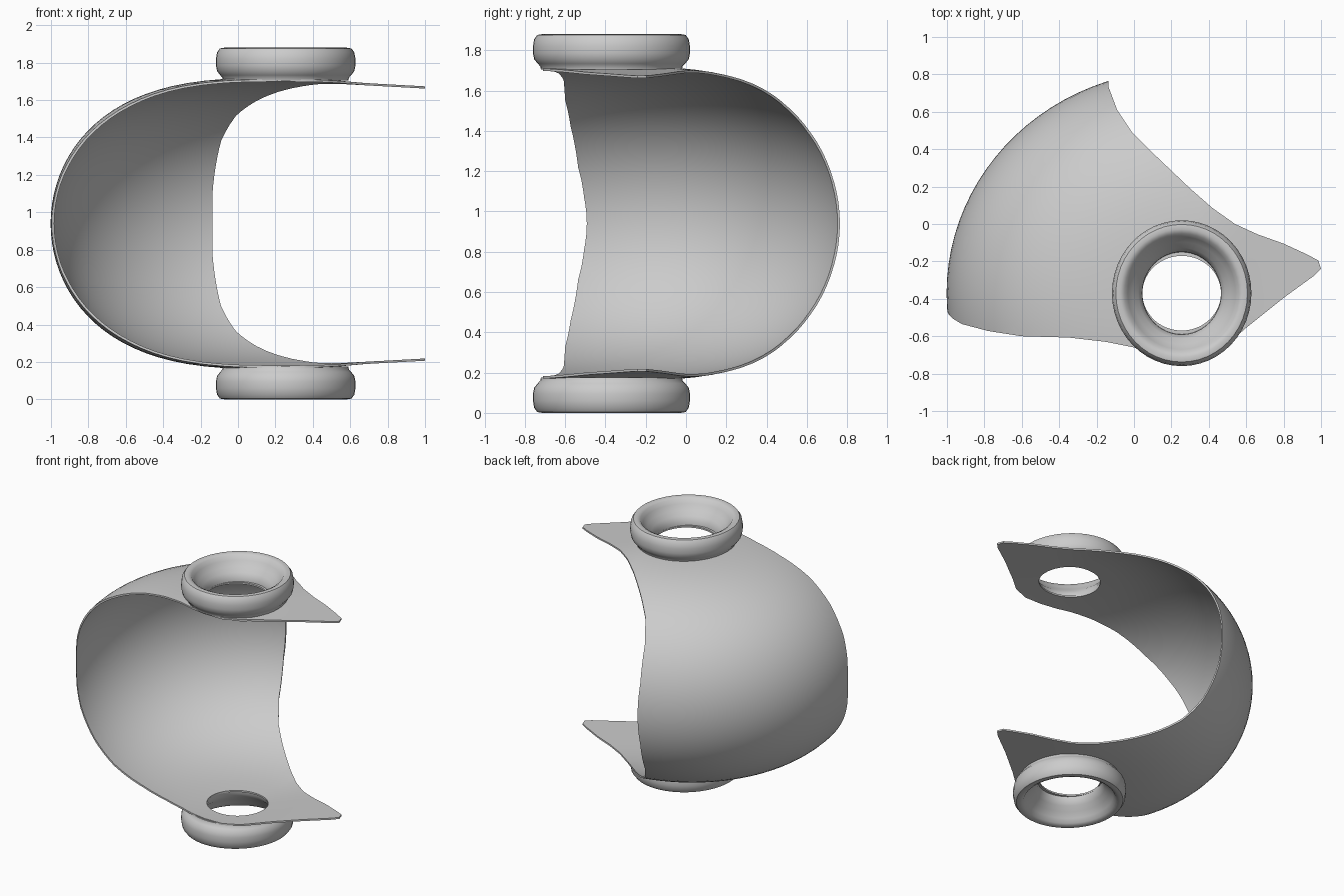
import bpy, bmesh, math

if "Cube" in bpy.data.objects:
    bpy.data.objects.remove(bpy.data.objects["Cube"])

CX, CY, CZ = 0.255, -0.37, 0.94      # shared axis and mid height
R, H = 1.257, 0.78                   # dome radius and half height
POW_R, POW_H = 2 / 3.0, 1.0          # dome roundness (flat crown, round waist)
THICK = 0.012


def add_mesh(name, verts, faces):
    mesh = bpy.data.meshes.new(name)
    mesh.from_pydata(verts, [], faces)
    bm = bmesh.new()
    bm.from_mesh(mesh)
    bmesh.ops.recalc_face_normals(bm, faces=bm.faces)
    bm.to_mesh(mesh)
    bm.free()
    ob = bpy.data.objects.new(name, mesh)
    bpy.context.collection.objects.link(ob)
    return ob


def revolve(name, profile, steps, stretch=1.0):
    """Spin a closed (radius, height) profile around the shared axis."""
    n = len(profile)
    verts = []
    for i in range(steps):
        a = 2 * math.pi * i / steps
        for r, h in profile:
            verts.append((CX + r * math.cos(a), CY + r * stretch * math.sin(a), CZ + h))
    faces = [(i * n + j, i * n + (j + 1) % n,
              (i + 1) % steps * n + (j + 1) % n, (i + 1) % steps * n + j)
             for i in range(steps) for j in range(n)]
    return add_mesh(name, verts, faces)


def dome(r, h, hole, steps=44):
    """Rounded side profile from the top hole to the bottom hole."""
    u0 = math.acos((hole / r) ** (1 / POW_R))
    pts = []
    for i in range(steps + 1):
        u = u0 * (1 - 2 * i / steps)
        pts.append((r * math.cos(u) ** POW_R,
                    math.copysign(h * abs(math.sin(u)) ** POW_H, u)))
    return pts


def smooth(ob, angle):
    bpy.ops.object.select_all(action='DESELECT')
    ob.select_set(True)
    bpy.context.view_layer.objects.active = ob
    bpy.ops.object.shade_smooth_by_angle(angle=math.radians(angle))


# Curved shell: thin hollow dome with a hole top and bottom
outer = dome(R, H, 0.21)
inner = dome(R - THICK, H - THICK, 0.21)[::-1]
shell = revolve("curved_shell", outer + inner, 96, 0.95)

# Straighten the pointed flaps so they slope gently outward
loop = len(outer) + len(inner)
for i, v in enumerate(shell.data.vertices):
    t = min(max((v.co.x - 0.3) / 0.4, 0), 1)
    t = t * t * (3 - 2 * t)
    h = v.co.z - CZ
    if abs(h) > 0.4:
        flat = 0.772 - 0.055 * (v.co.x - 0.3) - (THICK if i % loop >= len(outer) else 0)
        v.co.z = CZ + math.copysign(abs(h) * (1 - t) + flat * t, h)

# Plan outline that trims the shell to its wing shape
outline = [(-0.14, 0.80), (-0.135, 0.73), (-0.09, 0.61), (-0.01, 0.49), (0.10, 0.38),
           (0.20, 0.285), (0.30, 0.19), (0.42, 0.085), (0.54, 0.0), (0.66, -0.055),
           (0.80, -0.105), (0.93, -0.165), (0.985, -0.195), (1.0, -0.24), (0.965, -0.275),
           (0.80, -0.395), (0.60, -0.555), (0.48, -0.66), (0.36, -0.71), (0.22, -0.71),
           (0.10, -0.69), (0.0, -0.66), (-0.15, -0.63), (-0.35, -0.607), (-0.60, -0.60),
           (-0.78, -0.572), (-0.92, -0.535), (-0.97, -0.505), (-0.99, -0.485),
           (-1.0, -0.465), (-1.3, -0.40), (-1.3, 1.1), (-0.14, 1.1)]
n = len(outline)
prism = add_mesh("trim_cutter",
                 [(x, y, -0.3) for x, y in outline] + [(x, y, 2.3) for x, y in outline],
                 [tuple(range(n)), tuple(range(n, 2 * n))] +
                 [(i, (i + 1) % n, n + (i + 1) % n, n + i) for i in range(n)])
prism.hide_render = True
trim = shell.modifiers.new("trim", 'BOOLEAN')
trim.operation = 'INTERSECT'
trim.solver = 'EXACT'
trim.object = prism
bpy.context.view_layer.objects.active = shell
bpy.ops.object.modifier_apply(modifier="trim")
bpy.data.objects.remove(prism)
smooth(shell, 35)

# Dished ring, mirrored to top and bottom
ring = [(0.21, 0.77), (0.212, 0.80), (0.232, 0.835), (0.262, 0.865), (0.288, 0.90),
        (0.305, 0.928), (0.328, 0.94), (0.352, 0.936), (0.367, 0.915), (0.373, 0.88),
        (0.373, 0.845), (0.367, 0.815), (0.35, 0.793), (0.338, 0.78), (0.335, 0.765)]
for name, side in (("top_ring", 1), ("bottom_ring", -1)):
    smooth(revolve(name, [(r, h * side) for r, h in ring], 48, 1.045), 40)
